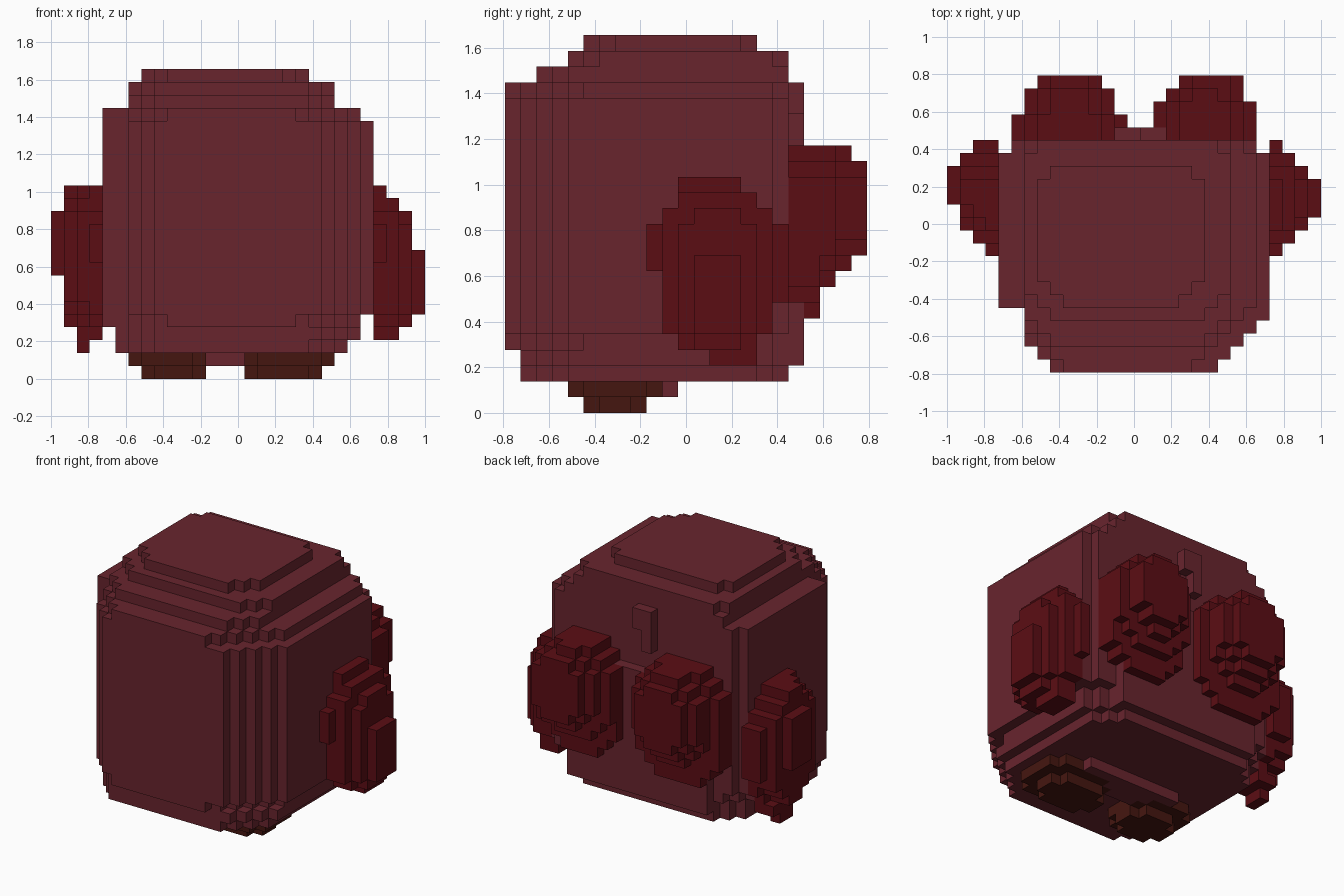
import bpy, bmesh
from mathutils import Vector

if "Cube" in bpy.data.objects:
    bpy.data.objects.remove(bpy.data.objects["Cube"])

U = 2 / 29                                   # edge length of one block
ORIGIN = Vector((-1, -11.5 * U, 0))
cells = {}                                   # block -> part name


def box(part, x0, x1, y0, y1, z0, z1):
    for x in range(x0, x1):
        for y in range(y0, y1):
            for z in range(z0, z1):
                cells.setdefault((x, y, z), part)


def plate(part, axis, layer, a0, a1, b0, b1, cut, cut_high=None):
    """One-block-thick plate with stepped corners; cut_high is for the b1 side."""
    high = cut if cut_high is None else cut_high
    for a in range(a0, a1):
        for b in range(b0, b1):
            da = min(a - a0, a1 - 1 - a)
            if da + b - b0 >= cut and da + b1 - 1 - b >= high:
                cell = {'x': (layer, a, b), 'y': (a, layer, b), 'z': (a, b, layer)}[axis]
                cells.setdefault(cell, part)


# Body: horizontal plates (layers, x0, x1, y0, y1, front cut, back cut)
for layers, *r in [((2,), 5, 23, 1, 18, 3, 2), ((3,), 5, 24, 1, 18, 3, 2),
                   ((4,), 4, 24, 0, 18, 5, 2), (range(5, 20), 4, 25, 0, 18, 4, 1),
                   ((20,), 4, 24, 0, 18, 5, 1),
                   ((21,), 6, 22, 2, 18, 2, 0), ((22,), 6, 22, 4, 18, 2, 1),
                   ((23,), 7, 20, 5, 16, 2, 1)]:
    for layer in layers:
        plate("body", 'z', layer, *r)

# The left front edge is set back a little further
for cell in [c for c in cells if c[0] < 6 and c[1] < 5]:
    del cells[cell]

# Back panel and the small ridge above it
for b in [(7, 22, 18, 19, 3, 15), (13, 15, 18, 19, 19, 21), (13, 14, 18, 19, 17, 19)]:
    box("body", *b)

# Arms: plates shrinking outwards (layer, y0, y1, z0, z1, corner cut)
for layer, *r in [(25, 10, 17, 4, 14, 1), (26, 10, 17, 4, 14, 1),
                  (27, 11, 16, 4, 13, 1), (28, 12, 15, 5, 10, 0)]:
    plate("right_arm", 'x', layer, *r)
for layer, *r in [(3, 10, 17, 4, 14, 1), (2, 10, 17, 4, 15, 2),
                  (1, 11, 17, 4, 15, 2), (0, 13, 16, 8, 13, 0)]:
    plate("left_arm", 'x', layer, *r)
for part, x, outer in [("right_arm", 25, 26), ("left_arm", 3, 2)]:
    box(part, x, x + 1, 9, 10, 9, 12)
    box(part, x, x + 1, 17, 18, 7, 12)
    box(part, x, x + 1, 11, 15, 14, 15)
    for layer in (x, outer):
        box(part, layer, layer + 1, 13, 16, 3, 4)
box("left_arm", 2, 3, 13, 15, 2, 3)
box("left_arm", 2, 3, 17, 18, 7, 12)

# Back pods: plates shrinking backwards (layer, x0, x1, z0, z1, corner cut)
for part, plates in [
        ("left_back_pod", [(18, 5, 14, 6, 17, 2), (19, 5, 14, 6, 17, 2), (20, 6, 13, 8, 17, 2),
                           (21, 6, 13, 9, 17, 2), (22, 7, 12, 10, 16, 1)]),
        ("right_back_pod", [(18, 16, 24, 6, 17, 2), (19, 16, 24, 6, 17, 2),
                            (20, 16, 24, 8, 17, 2), (21, 17, 23, 9, 17, 2),
                            (22, 18, 23, 10, 16, 1)])]:
    for layer, *r in plates:
        plate(part, 'y', layer, *r)

# Feet, and the low bridge between them
plate("left_foot", 'z', 0, 7, 12, 5, 9, 1)
plate("left_foot", 'z', 1, 6, 12, 4, 10, 1)
plate("right_foot", 'z', 0, 15, 21, 5, 9, 1)
plate("right_foot", 'z', 1, 15, 22, 4, 10, 1)
box("foot_bridge", 9, 19, 8, 11, 1, 2)


def material(name, color):
    m = bpy.data.materials.new(name)
    m.diffuse_color = (*color, 1)
    m.use_nodes = True
    m.node_tree.nodes["Principled BSDF"].inputs["Base Color"].default_value = m.diffuse_color
    return m


MAROON = material("maroon", (0.14, 0.018, 0.027))
DARK_RED = material("dark_red", (0.105, 0.004, 0.007))
BROWN = material("brown", (0.06, 0.008, 0.005))


def build(part, mat):
    """Mesh the exposed block faces of one part."""
    bm = bmesh.new()
    verts = {}
    for cell, owner in cells.items():
        if owner != part:
            continue
        for axis in range(3):
            b, c = (axis + 1) % 3, (axis + 2) % 3
            for side in (0, 1):
                other = list(cell)
                other[axis] += 2 * side - 1
                if tuple(other) in cells:
                    continue
                loop = []
                for db, dc in ((0, 0), (1, 0), (1, 1), (0, 1)):
                    p = list(cell)
                    p[axis] += side
                    p[b] += db
                    p[c] += dc
                    p = tuple(p)
                    if p not in verts:
                        verts[p] = bm.verts.new(ORIGIN + U * Vector(p))
                    loop.append(verts[p])
                bm.faces.new(loop if side else loop[::-1])
    me = bpy.data.meshes.new(part)
    bm.to_mesh(me)
    bm.free()
    me.materials.append(mat)
    bpy.context.collection.objects.link(bpy.data.objects.new(part, me))


for part in sorted(set(cells.values())):
    build(part, MAROON if part in ("body", "foot_bridge") else
          BROWN if part.endswith("foot") else DARK_RED)
